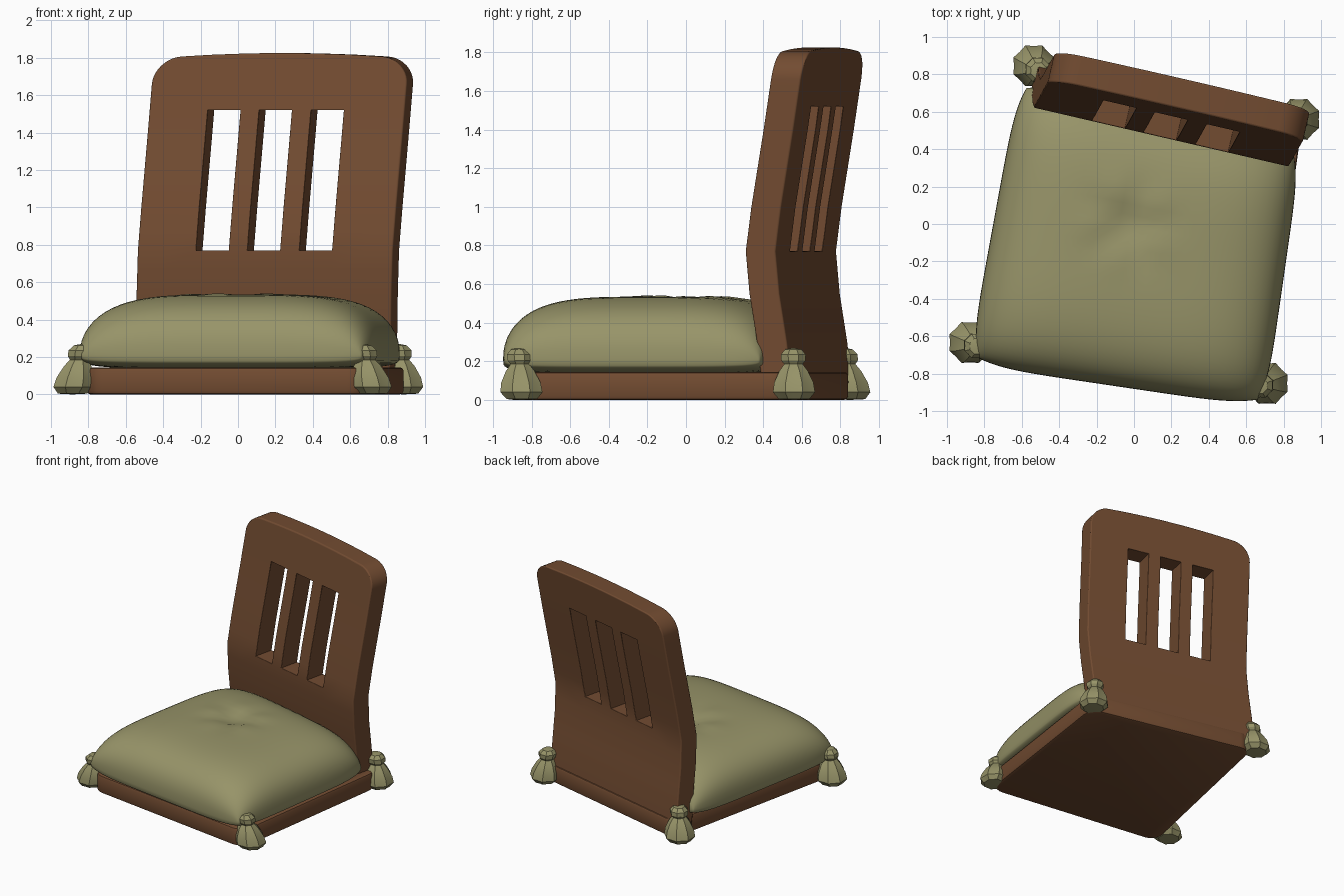
import bpy, bmesh, math
from mathutils import Vector

if "Cube" in bpy.data.objects:
    bpy.data.objects.remove(bpy.data.objects["Cube"])


def material(name, rgb):
    m = bpy.data.materials.new(name)
    m.diffuse_color = (*rgb, 1)
    m.use_nodes = True
    m.node_tree.nodes["Principled BSDF"].inputs["Base Color"].default_value = m.diffuse_color
    return m


WOOD = material("brown wood", (0.17, 0.072, 0.031))
CLOTH = material("olive cloth", (0.31, 0.295, 0.14))


def finish(name, bm, mat, angle=40):
    bmesh.ops.recalc_face_normals(bm, faces=bm.faces)
    me = bpy.data.meshes.new(name)
    bm.to_mesh(me)
    bm.free()
    ob = bpy.data.objects.new(name, me)
    bpy.context.collection.objects.link(ob)
    me.materials.append(mat)
    bpy.ops.object.select_all(action='DESELECT')
    ob.select_set(True)
    bpy.context.view_layer.objects.active = ob
    bpy.ops.object.shade_smooth_by_angle(angle=math.radians(angle))
    return ob


def quad_point(c, u, v):
    """Map u, v in -1..1 onto corners front-left, front-right, back-right, back-left."""
    fl, fr, br, bl = map(Vector, c)
    a, b = (u + 1) / 2, (v + 1) / 2
    return (fl * (1 - a) + fr * a) * (1 - b) + (bl * (1 - a) + br * a) * b


# Base board: rounded, slightly skewed slab
bm = bmesh.new()
corners = [(-0.83, -0.72), (0.69, -0.93), (0.90, 0.54), (-0.49, 0.86)]
R = 0.14
ring = []
for k, (sx, sy) in enumerate([(1, 1), (-1, 1), (-1, -1), (1, -1)]):
    for i in range(6):
        a = math.pi / 2 * (k + i / 5)
        p = quad_point(corners, sx * (1 - R) + R * math.cos(a), sy * (1 - R) + R * math.sin(a))
        ring.append(bm.verts.new((p.x, p.y, 0)))
bottom = bm.faces.new(ring)
ext = bmesh.ops.extrude_face_region(bm, geom=[bottom])
top = [g for g in ext["geom"] if isinstance(g, bmesh.types.BMVert)]
bmesh.ops.translate(bm, verts=top, vec=(0, 0, 0.145))
rim = [e for e in bm.edges if abs(e.verts[0].co.z - e.verts[1].co.z) < 0.01]
bmesh.ops.bevel(bm, geom=rim, offset=0.02, segments=2, profile=0.5, affect='EDGES')
finish("base_board", bm, WOOD)

# Backrest: bent panel with three slots
HALF, TOP, THICK, RAD = 0.70, 1.825, 0.16, 0.15
ANG = math.radians(13)
ALONG = Vector((math.cos(ANG), -math.sin(ANG), 0))
BACK = Vector((math.sin(ANG), math.cos(ANG), 0))
PROFILE = [(0.08, 0.085), (0.3, 0.06), (0.55, 0.02), (0.77, 0.0), (1.0, 0.03),
           (1.4, 0.095), (1.83, 0.16)]
SLOTS = [(-0.38, -0.20), (-0.098, 0.082), (0.187, 0.367)]
Z0, Z1 = 0.77, 1.52


def lean(z):
    for (a, p), (b, q) in zip(PROFILE, PROFILE[1:]):
        if z <= b:
            return p + (q - p) * (z - a) / (b - a)
    return PROFILE[-1][1]


corner_steps = [HALF - RAD + RAD * i / 5 for i in range(6)]
xs = sorted([x for s in SLOTS for x in s] + corner_steps + [-x for x in corner_steps])
zs = [0.08, 0.18, 0.3, 0.42, 0.55, 0.67, Z0, 0.88, 1.0, 1.2, 1.4, Z1, 1.6]
zs += [TOP - RAD + RAD * i / 5 for i in range(6)]


def panel_point(s, z, t):
    dx, dz = (abs(s) - HALF + RAD) / RAD, (z - TOP + RAD) / RAD
    if dx > 0 and dz > 0:                       # round the top corners
        ex, ez = dx * math.sqrt(1 - dz * dz / 2), dz * math.sqrt(1 - dx * dx / 2)
        s = math.copysign(HALF - RAD + RAD * ex, s)
        z = TOP - RAD + RAD * ez
    if z > Z1:                                  # crowned top edge
        z -= 0.03 * (s / HALF) ** 2 * (z - Z1) / (TOP - Z1)
    p = Vector((0.145, 0.465, z)) + ALONG * s + BACK * (lean(z) + t)
    p.x += 0.05 * (z - Z0)
    return p


bm = bmesh.new()
weight = bm.edges.layers.float.new("bevel_weight_edge")
V = [[[bm.verts.new(panel_point(s, z, t)) for z in zs] for s in xs] for t in (0, THICK)]
nx, nz = len(xs) - 1, len(zs) - 1


def solid(i, j):
    if not (0 <= i < nx and 0 <= j < nz):
        return False
    x, z = (xs[i] + xs[i + 1]) / 2, (zs[j] + zs[j + 1]) / 2
    return not (Z0 < z < Z1 and any(a < x < b for a, b in SLOTS))


for i in range(nx):
    for j in range(nz):
        if not solid(i, j):
            continue
        cell = [(i, j), (i + 1, j), (i + 1, j + 1), (i, j + 1)]
        for side in V:
            bm.faces.new([side[a][b] for a, b in cell])
        for k, (di, dj) in enumerate([(0, -1), (1, 0), (0, 1), (-1, 0)]):
            if not solid(i + di, j + dj):       # wall around the rim and the slots
                (a, b), (c, d) = cell[k], cell[(k + 1) % 4]
                bm.faces.new([V[0][a][b], V[0][c][d], V[1][c][d], V[1][a][b]])
                outer = not (0 <= i + di < nx and 0 <= j + dj < nz)
                for side in V:
                    e = bm.edges.get((side[a][b], side[c][d]))
                    e[weight] = 1.0 if outer else 0.3
bmesh.ops.delete(bm, geom=[v for v in bm.verts if not v.link_faces], context='VERTS')
panel = finish("backrest", bm, WOOD, 50)
bev = panel.modifiers.new("soft_edges", 'BEVEL')
bev.limit_method = 'WEIGHT'
bev.width = 0.04
bev.segments = 3

# Cushion: plump pillow with a tufted centre
bm = bmesh.new()
corners = [(-0.89, -0.75), (0.70, -0.985), (0.90, 0.41), (-0.61, 0.78)]
N = 40
steps = [math.sin(math.pi / 2 * (2 * i / N - 1)) for i in range(N + 1)]


def cushion_point(u, v, upper):
    f = (max(0, 1 - u ** 4) * max(0, 1 - v ** 4)) ** 0.4
    p = quad_point(corners, u * math.sqrt(1 - 0.11 * v ** 6), v * math.sqrt(1 - 0.11 * u ** 6))
    if not upper:
        return (p.x, p.y, 0.21 - 0.075 * f ** 0.5)
    dx, dy = p.x + 0.03, p.y
    r, th = math.hypot(dx, dy), math.atan2(dy, dx)
    dimple = 0.04 * math.exp(-(r / 0.11) ** 2)
    crease = 0.008 * math.cos(5 * th) * math.exp(-((r - 0.18) / 0.1) ** 2)
    return (p.x, p.y, 0.21 + 0.325 * f - dimple - crease)


for upper in (True, False):
    g = [[bm.verts.new(cushion_point(u, v, upper)) for v in steps] for u in steps]
    for i in range(N):
        for j in range(N):
            bm.faces.new([g[i][j], g[i + 1][j], g[i + 1][j + 1], g[i][j + 1]])
bmesh.ops.remove_doubles(bm, verts=bm.verts, dist=0.0005)
finish("cushion", bm, CLOTH, 60)

# Corner tassels: pleated bells with a knot, leaning outwards
BELL = [(0.0, 0.0), (0.085, 0.004), (0.118, 0.04), (0.11, 0.09), (0.08, 0.15),
        (0.052, 0.185), (0.068, 0.205), (0.07, 0.235), (0.045, 0.262), (0.0, 0.27)]
TASSELS = {"front_left": ((-0.885, -0.63), (-0.835, -0.655)),
           "front_right": ((0.72, -0.85), (0.67, -0.865)),
           "back_right": ((0.885, 0.56), (0.86, 0.555)),
           "back_left": ((-0.54, 0.85), (-0.51, 0.82))}
SIDES = 16
for where, (foot, head) in TASSELS.items():
    bm = bmesh.new()
    rings = []
    for r, z in BELL:
        c = Vector(foot).lerp(Vector(head), z / 0.27)
        if r == 0:
            rings.append([bm.verts.new((c.x, c.y, z))] * SIDES)
            continue
        row = []
        for k in range(SIDES):
            a = 2 * math.pi * k / SIDES
            rr = r * (1.0 if k % 2 else 0.9)
            row.append(bm.verts.new((c.x + rr * math.cos(a), c.y + rr * math.sin(a), z)))
        rings.append(row)
    for lo, hi in zip(rings, rings[1:]):
        for k in range(SIDES):
            n = (k + 1) % SIDES
            bm.faces.new(list(dict.fromkeys([lo[k], lo[n], hi[n], hi[k]])))
    finish("tassel_" + where, bm, CLOTH, 30)
